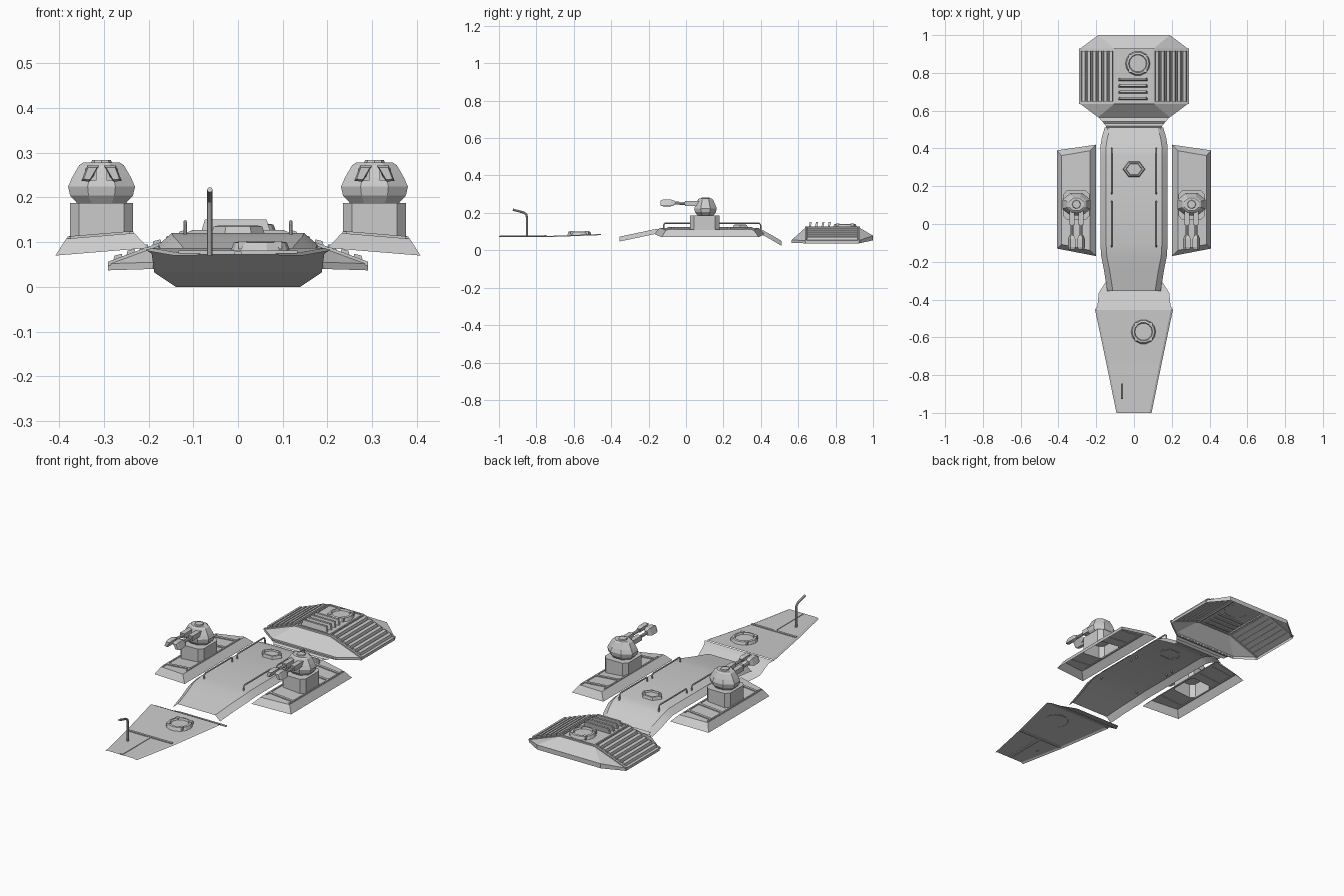
import bpy, bmesh, math
from mathutils import Vector

if "Cube" in bpy.data.objects:
    bpy.data.objects.remove(bpy.data.objects["Cube"])


def loft(name, rings, cyclic=True, caps=(True, True), mirror=False, smooth=False):
    """Skin a list of point rings; open shells are turned to face upward."""
    bm = bmesh.new()
    vs = [[bm.verts.new(p) for p in r] for r in rings]
    n = len(rings[0])
    for a, b in zip(vs, vs[1:]):
        for i in range(n if cyclic else n - 1):
            j = (i + 1) % n
            bm.faces.new((a[i], a[j], b[j], b[i]))
    if cyclic and caps[0]:
        bm.faces.new(vs[0])
    if cyclic and caps[1]:
        bm.faces.new(vs[-1])
    bmesh.ops.remove_doubles(bm, verts=bm.verts[:], dist=1e-5)
    bmesh.ops.recalc_face_normals(bm, faces=bm.faces[:])
    if sum(f.normal.z * f.calc_area() for f in bm.faces) < -1e-6:
        bmesh.ops.reverse_faces(bm, faces=bm.faces[:])
    me = bpy.data.meshes.new(name)
    bm.to_mesh(me)
    bm.free()
    ob = bpy.data.objects.new(name, me)
    bpy.context.collection.objects.link(ob)
    if mirror:
        ob.modifiers.new("mirror", 'MIRROR').use_axis = (True, False, False)
    if smooth:
        bpy.ops.object.select_all(action='DESELECT')
        ob.select_set(True)
        bpy.context.view_layer.objects.active = ob
        bpy.ops.object.shade_smooth_by_angle(angle=math.radians(25))
    return ob


def prism(name, xz, y0, y1, mirror=False):
    return loft(name, [[(x, y, z) for x, z in xz] for y in (y0, y1)], mirror=mirror)


def box(name, x, y, z, mirror=False):
    return prism(name, [(x[0], z[0]), (x[1], z[0]), (x[1], z[1]), (x[0], z[1])], *y, mirror=mirror)


def ribbon(name, stations, lip, drop, smooth=False):
    """Plate running along y from (y, z, half width), with folded-down edges."""
    rings = [[(-w - lip, y, z - drop), (-w, y, z), (w, y, z), (w + lip, y, z - drop)]
             for y, z, w in stations]
    return loft(name, rings, cyclic=False, smooth=smooth)


def disc_rings(cx, cy, steps, n, sx=1.0, sy=1.0, turn=0.0):
    return [[(cx + sx * r * math.cos(turn + 2 * math.pi * i / n),
              cy + sy * r * math.sin(turn + 2 * math.pi * i / n), z) for i in range(n)]
            for r, z in steps]


def hatch(name, cx, cy, z, r, n, sy=1.0):
    steps = [(r, z - .004), (r * .9, z + .014), (r * .74, z + .016), (r * .68, z + .007)]
    loft(name, disc_rings(cx, cy, steps, n, sy=sy), caps=(False, True))


def tube(name, pts, radius, mirror=False):
    """Solid round rod through a short list of points, mitred at the bends."""
    pts = [Vector(p) for p in pts]
    rings = []
    for i, p in enumerate(pts):
        d = (pts[min(i + 1, len(pts) - 1)] - pts[max(i - 1, 0)]).normalized()
        u = Vector((1, 0, 0))
        v = d.cross(u)
        rings.append([p + radius * (u * math.cos(a) + v * math.sin(a))
                      for a in (k * math.pi / 4 for k in range(8))])
    return loft(name, rings, mirror=mirror, smooth=True)


# Nose plate with seams, hatch and antenna
ribbon("nose_plate", [(-1, .076, .082), (-.755, .076, .132), (-.455, .087, .195)], .011, .006)
box("nose_centre_seam", (-.008, .008), (-.995, -.755), (.072, .079))
box("nose_cross_seam", (-.133, .133), (-.757, -.745), (.072, .081))
hatch("nose_hatch", .05, -.57, .085, .066, 14)
for k in range(4):
    a = math.pi / 4 + k * math.pi / 2
    hx, hy = .056 * math.cos(a), .056 * math.sin(a)
    box("nose_hatch_clamp", (.05 + hx - .009, .05 + hx + .009),
        (-.57 + hy - .009, -.57 + hy + .009), (.085, .102))
    box("engine_hatch_clamp", (.02 + hx - .009, .02 + hx + .009),
        (.85 + hy - .009, .85 + hy + .009), (.122, .142))
tube("antenna", [(-.063, -.85, .07), (-.063, -.85, .175), (-.063, -.854, .192),
                 (-.063, -.868, .202), (-.063, -.925, .217)], .006)

# Sloping connector under the front of the body
ribbon("front_connector", [(-.455, .083, .205), (-.43, .074, .192),
                           (-.365, .032, .186), (-.29, 0, .138)], .001, 0)

# Central body, drooping at both ends
ribbon("body", [(-.355, .073, .112), (-.25, .095, .128), (-.17, .112, .144), (-.1, .12, .148),
                (.36, .12, .148), (.41, .108, .148), (.46, .08, .14), (.51, .05, .125)],
       .03, .026, smooth=True)
hatch("body_hatch", 0, .29, .121, .06, 6, sy=.78)
for y0, y1 in ((.16, .40), (-.12, .12)):
    tube("body_rail", [(.118, y0, .108), (.118, y0 + .002, .138), (.118, y0 + .008, .145),
                       (.118, y1 - .008, .145), (.118, y1 - .002, .138), (.118, y1, .108)],
         .004, mirror=True)

# Bellows between body and engine
ribbon("rear_bellows", [(.495, .055, .14), (.507, .045, .142), (.519, .054, .148), (.531, .043, .157),
                        (.543, .052, .168), (.567, .046, .188)], .001, 0)

# Engine shell: flat top, sloping sides, shallow rim, open underneath
outline = [(.19, 1, .078, .053), (.29, .925, .052, .037), (.29, .64, .052, .037), (.19, .565, .055, .04)]
deck = [(.1, .925), (.1, .925), (.1, .64), (.1, .64)]


def both(pts):
    return pts + [(-x, y, z) for x, y, z in reversed(pts)]


loft("engine_shell", [both([(x, y, lo) for x, y, hi, lo in outline]),
                      both([(x, y, hi) for x, y, hi, lo in outline]),
                      both([(x, y, .122) for x, y in deck])], caps=(False, True))


def slope(x):
    return .122 - .37 * (x - .1)


for i in range(6):
    x = .112 + .029 * i
    prism("engine_rib", [(x, slope(x) - .002), (x + .003, slope(x) + .01),
                         (x + .019, slope(x + .019) + .013), (x + .023, slope(x + .023) - .002)],
          .648, .917, mirror=True)
for y in (.635, .919):
    prism("engine_band", [(-.291, .046), (-.1, .118), (.1, .118), (.291, .046),
                          (.291, .056), (.1, .127), (-.1, .127), (-.291, .056)], y, y + .01)
for s in (-1, 1):
    box("engine_deck_edge", (s * .1 - .004, s * .1 + .004), (.64, .925), (.115, .127))
for i in range(4):
    y = .655 + .034 * i
    loft("engine_louvre", [[(-w, y + d, z), (w - .01, y + d, z), (w - .01, y + d + .011, z),
                            (-w, y + d + .011, z)] for w, d, z in ((.084, 0, .118), (.074, .006, .15))])
hatch("engine_hatch", .02, .85, .125, .066, 14)


# Side wings, each one shell rising into a hollow turret pedestal
def wing_z(x):
    return .12 - .083 * (x - .235)


TX, TY = .305, .1


def plate(corners):
    """Corner outline with two extra points on every edge."""
    c = [Vector(p) for p in corners]
    out = []
    for i in range(4):
        out += [c[i].lerp(c[i - 1], .3), c[i], c[i].lerp(c[(i + 1) % 4], .3)]
    return out


def pedestal(z):
    pts = []
    for sx, sy in ((-1, -1), (1, -1), (1, 1), (-1, 1)):
        a = (TX + sx * .07, TY + sy * .056)
        b = (TX + sx * .05, TY + sy * .078)
        if sx == sy:
            pts += [a, ((a[0] + b[0]) / 2, (a[1] + b[1]) / 2), b]
        else:
            pts += [b, ((a[0] + b[0]) / 2, (a[1] + b[1]) / 2), a]
    return [(x, y, z or wing_z(x)) for x, y in pts]


base = plate([(.2, -.17, .087), (.408, -.13, .07), (.408, .39, .07), (.2, .42, .087)])
top = plate([(.232, -.14, wing_z(.232)), (.384, -.108, wing_z(.384)),
             (.384, .362, wing_z(.384)), (.232, .388, wing_z(.232))])
loft("wing", [base, top, pedestal(0), pedestal(.187)], caps=(False, True), mirror=True)
for y in (-.07, .23, .325):
    prism("wing_strip", [(.238, wing_z(.238) - .003), (.378, wing_z(.378) - .003),
                         (.378, wing_z(.378) + .005), (.238, wing_z(.238) + .005)],
          y - .007, y + .007, mirror=True)
for x in (.238, .377):
    box("wing_edge_strip", (x - .004, x + .004), (-.1, .355),
        (wing_z(x) - .003, wing_z(x) + .004), mirror=True)

# Turret heads with twin guns
loft("turret_head", disc_rings(TX, TY + .004,
     [(.058, .186), (.076, .204), (.081, .224), (.071, .245), (.054, .272), (.044, .278)],
     8, sy=.8, turn=math.pi / 8), mirror=True)
loft("turret_cap", disc_rings(TX, TY + .004, [(.024, .276), (.021, .283)], 8), mirror=True)
for s in (-1, 1):
    gx = TX + s * .024
    tube("gun_barrel", [(gx, .08, .25), (gx, -.08, .252)], .008, mirror=True)
    box("gun_sleeve", (gx - .013, gx + .013), (-.005, .07), (.238, .264), mirror=True)
    muzzle = [(.005, .271), (.032, .271), (.045, .237), (.026, .235)]
    mid = Vector((.026, .253))
    rings = [[(TX + s * (mid.x + k * (x - mid.x)), y, mid.y + k * (z - mid.y)) for x, z in muzzle]
             for y, k in ((-.06, .6), (-.08, 1), (-.122, 1), (-.135, .75))]
    loft("gun_muzzle", rings, mirror=True)
